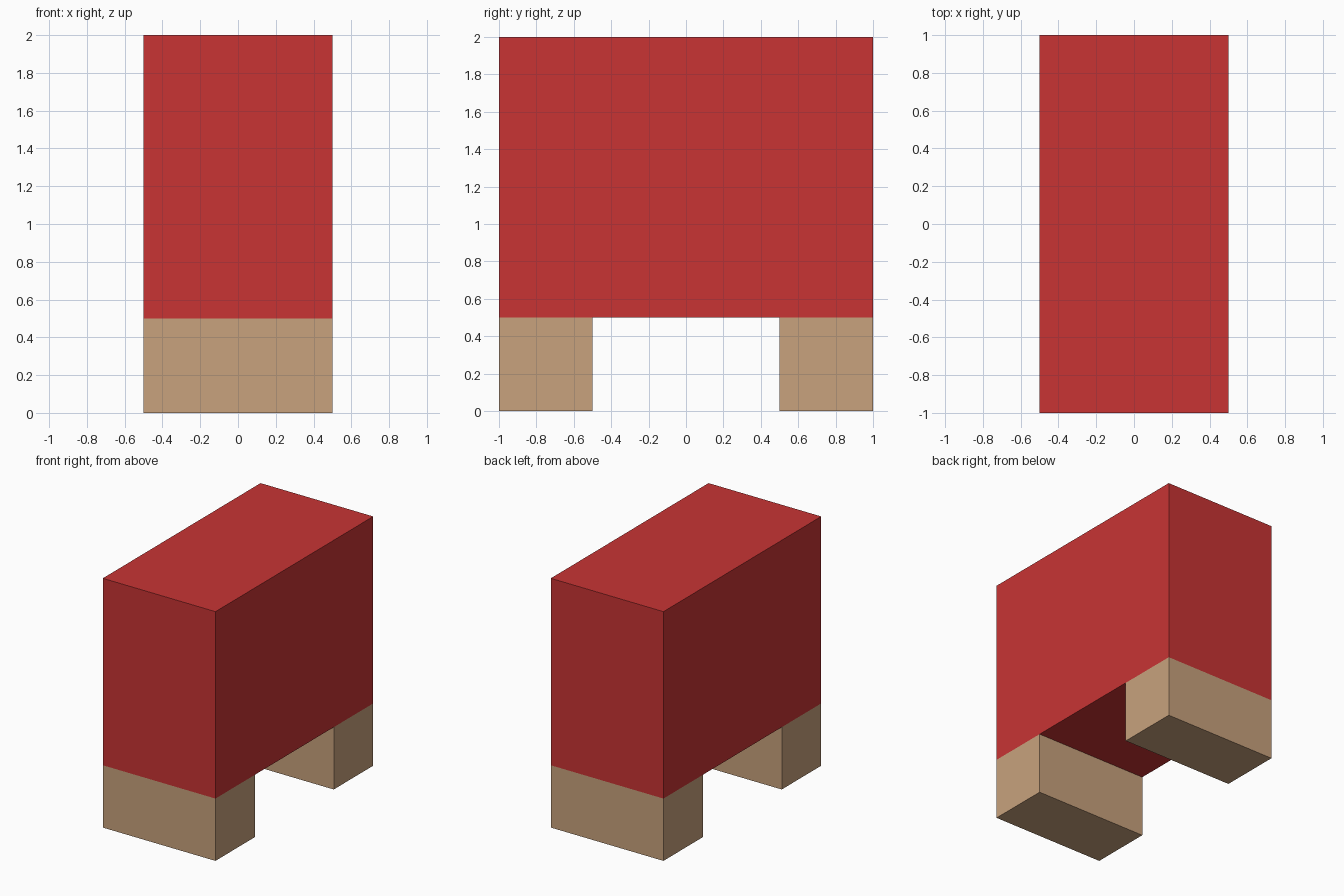
import bpy
import bmesh
from mathutils import Matrix, Vector

if "Cube" in bpy.data.objects:
    bpy.data.objects.remove(bpy.data.objects["Cube"])


def material(name, rgb):
    mat = bpy.data.materials.new(name)
    mat.diffuse_color = (*rgb, 1.0)
    mat.use_nodes = True
    mat.node_tree.nodes["Principled BSDF"].inputs["Base Color"].default_value = mat.diffuse_color
    return mat


def box(name, low, high, mat):
    """Axis-aligned box between two opposite corners."""
    low, high = Vector(low), Vector(high)
    bm = bmesh.new()
    place = Matrix.Translation((low + high) / 2) @ Matrix.Diagonal((*(high - low), 1))
    bmesh.ops.create_cube(bm, size=1, matrix=place)
    mesh = bpy.data.meshes.new(name)
    bm.to_mesh(mesh)
    bm.free()
    mesh.materials.append(mat)
    obj = bpy.data.objects.new(name, mesh)
    bpy.context.collection.objects.link(obj)
    return obj


red = material("red", (0.578, 0.034, 0.034))
tan = material("tan", (0.578, 0.361, 0.205))

# Main block
box("body", (-0.5, -1, 0.5), (0.5, 1, 2), red)

# Front and back legs across the full width
for name, y in (("front_leg", -1), ("back_leg", 0.5)):
    box(name, (-0.5, y, 0), (0.5, y + 0.5, 0.5), tan)
